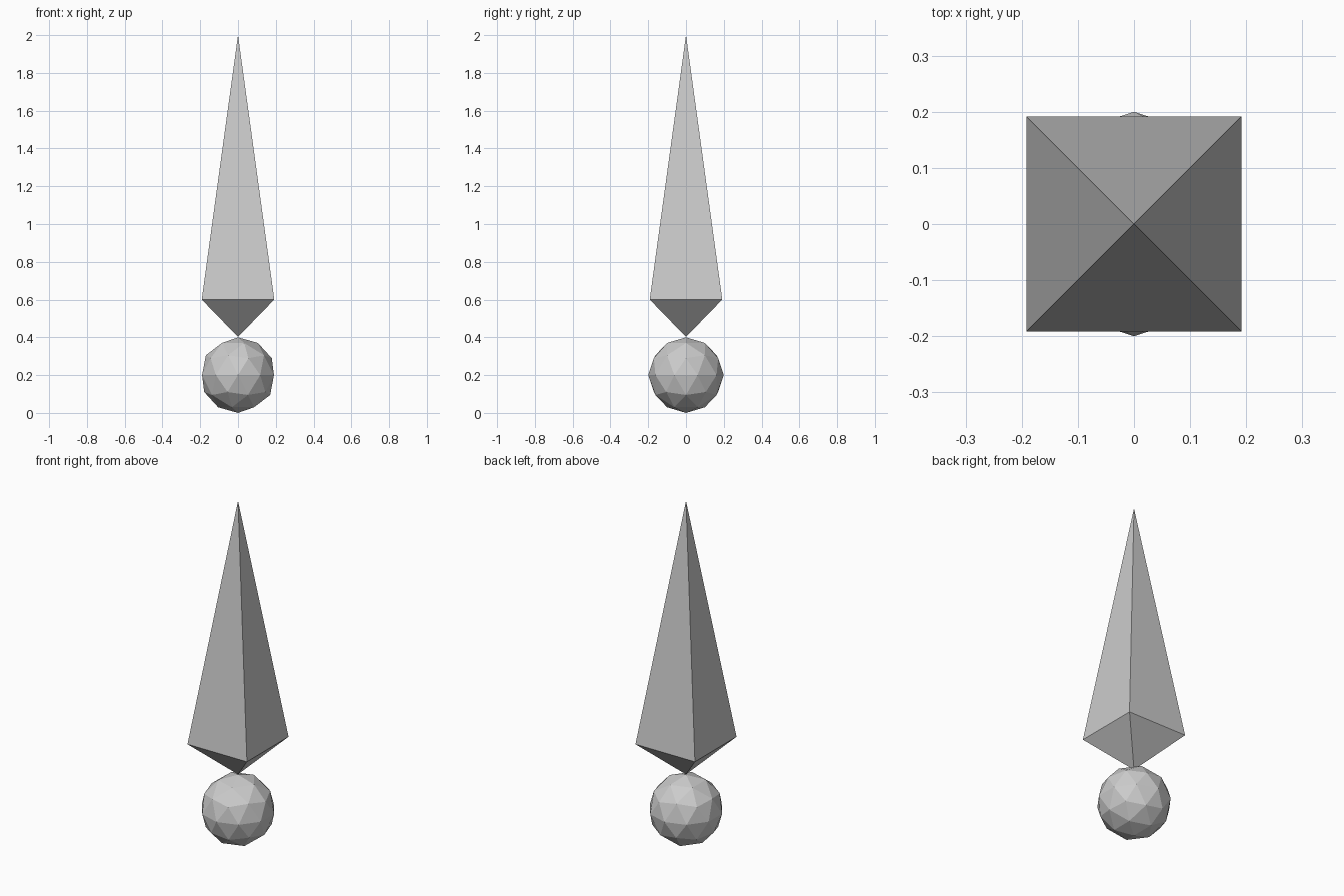
import bpy, bmesh

if "Cube" in bpy.data.objects:
    bpy.data.objects.remove(bpy.data.objects["Cube"])

# Faceted ball at the base
bpy.ops.mesh.primitive_ico_sphere_add(subdivisions=2, radius=0.2, location=(0, 0, 0.2))
bpy.context.object.name = "base_ball"

# Four-sided spike: short point below, long point above a square waist
HALF, WAIST, BOTTOM, TOP = 0.192, 0.6, 0.402, 2.0
bm = bmesh.new()
ring = [bm.verts.new((sx * HALF, sy * HALF, WAIST))
        for sx, sy in ((-1, -1), (1, -1), (1, 1), (-1, 1))]
low = bm.verts.new((0, 0, BOTTOM))
high = bm.verts.new((0, 0, TOP))
for i in range(4):
    a, b = ring[i], ring[(i + 1) % 4]
    bm.faces.new((a, b, high))
    bm.faces.new((b, a, low))
mesh = bpy.data.meshes.new("spike")
bm.to_mesh(mesh)
bm.free()
bpy.context.collection.objects.link(bpy.data.objects.new("spike", mesh))
